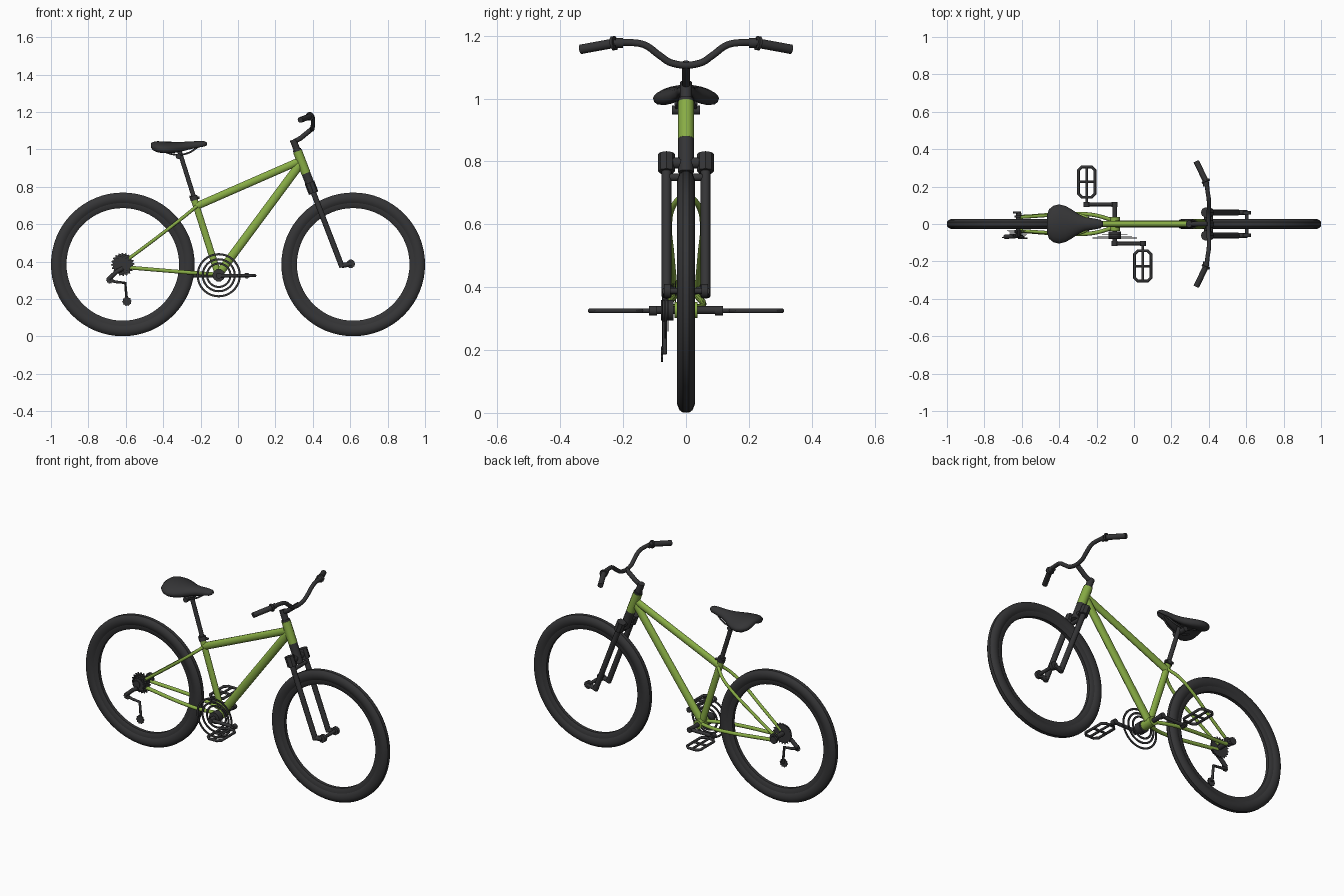
import bpy, bmesh, math
from mathutils import Vector

if "Cube" in bpy.data.objects:
    bpy.data.objects.remove(bpy.data.objects["Cube"])


def material(name, rgb):
    m = bpy.data.materials.new(name)
    m.diffuse_color = (*rgb, 1)
    m.use_nodes = True
    m.node_tree.nodes["Principled BSDF"].inputs["Base Color"].default_value = m.diffuse_color
    return m


BLACK = material("black", (0.035, 0.035, 0.037))
GREEN = material("green", (0.25, 0.42, 0.06))


def finish(ob, mat, angle=35):
    ob.data.materials.clear()
    ob.data.materials.append(mat)
    bpy.ops.object.select_all(action='DESELECT')
    ob.select_set(True)
    bpy.context.view_layer.objects.active = ob
    bpy.ops.object.shade_smooth_by_angle(angle=math.radians(angle))
    return ob


def from_rings(name, rings, mat, loop=False, angle=35):
    """Skin equal-length rings of points; loop joins the last ring to the first."""
    bm = bmesh.new()
    vs = [[bm.verts.new(p) for p in ring] for ring in rings]
    n, k = len(vs), len(vs[0])
    for i in range(n if loop else n - 1):
        a, b = vs[i], vs[(i + 1) % n]
        for j in range(k):
            bm.faces.new((a[j], a[(j + 1) % k], b[(j + 1) % k], b[j]))
    if not loop:
        bm.faces.new(vs[0])
        bm.faces.new(vs[-1])
    bmesh.ops.recalc_face_normals(bm, faces=bm.faces)
    me = bpy.data.meshes.new(name)
    bm.to_mesh(me)
    bm.free()
    ob = bpy.data.objects.new(name, me)
    bpy.context.collection.objects.link(ob)
    return finish(ob, mat, angle)


def lathe(name, center, profile, mat=BLACK, seg=64):
    """Revolve a closed (radius, y) profile around the y direction."""
    cx, cy, cz = center
    rings = []
    for i in range(seg):
        a = math.tau * i / seg
        rings.append([(cx + r * math.cos(a), cy + h, cz + r * math.sin(a)) for r, h in profile])
    return from_rings(name, rings, mat, True)


def gear(name, center, r, teeth, thick):
    cx, cy, cz = center
    rings = []
    for y in (-thick / 2, thick / 2):
        ring = []
        for i in range(teeth * 4):
            rr = r if i % 4 < 2 else r * 0.87
            a = math.tau * i / (teeth * 4)
            ring.append((cx + rr * math.cos(a), cy + y, cz + rr * math.sin(a)))
        rings.append(ring)
    return from_rings(name, rings, BLACK, angle=20)


def tube(name, pts, r, mat=BLACK, smooth=False, closed=False, res=3):
    cu = bpy.data.curves.new(name, 'CURVE')
    cu.dimensions = '3D'
    cu.bevel_depth, cu.bevel_resolution = r, res
    cu.use_fill_caps = True
    cu.resolution_u = 6
    sp = cu.splines.new('BEZIER' if smooth else 'POLY')
    if smooth:
        sp.bezier_points.add(len(pts) - 1)
        for bp, p in zip(sp.bezier_points, pts):
            bp.co = p
            bp.handle_left_type = bp.handle_right_type = 'AUTO'
    else:
        sp.points.add(len(pts) - 1)
        for sp_p, p in zip(sp.points, pts):
            sp_p.co = (*p, 1)
    sp.use_cyclic_u = closed
    ob = bpy.data.objects.new(name, cu)
    bpy.context.collection.objects.link(ob)
    bpy.ops.object.select_all(action='DESELECT')
    ob.select_set(True)
    bpy.context.view_layer.objects.active = ob
    bpy.ops.object.convert(target='MESH')
    return finish(bpy.context.view_layer.objects.active, mat, 40)


def steer(z, y=0):
    """Point on the sloping steering axis at height z."""
    return (0.32 + (0.985 - z) * 0.385, y, z)


WZ = 0.385
BB = (-0.103, 0, 0.327)

# Wheels: tyre and rim
tyre = [(0.384, -0.010), (0.384, 0.010), (0.376, 0.021), (0.358, 0.028), (0.338, 0.024),
        (0.326, 0.016), (0.326, -0.016), (0.338, -0.024), (0.358, -0.028), (0.376, -0.021)]
rim = [(0.331, -0.018), (0.331, 0.018), (0.312, 0.017), (0.301, 0.010), (0.301, -0.010), (0.312, -0.017)]
for label, x in (("rear", -0.616), ("front", 0.616)):
    lathe(label + "_tyre", (x, 0, WZ), tyre)
    lathe(label + "_rim", (x, 0, WZ), rim)

# Frame main tubes, slightly narrow from side to side
for name, a, b, r in (("top_tube", (-0.225, 0, 0.695), (0.33, 0, 0.938), 0.021),
                      ("down_tube", (-0.095, 0, 0.345), (0.335, 0, 0.925), 0.024),
                      ("seat_tube", (-0.107, 0, 0.335), (-0.235, 0, 0.735), 0.019)):
    tube(name, [a, b], r, GREEN).scale.y = 0.8
tube("head_tube", [steer(0.99), steer(0.872)], 0.026, GREEN)
tube("bottom_bracket", [(BB[0], -0.037, BB[2]), (BB[0], 0.037, BB[2])], 0.027, GREEN)

# Rear stays, dropouts
for s, side in ((-1, "right"), (1, "left")):
    tube("seat_stay_" + side, [(-0.222, s * 0.012, 0.695), (-0.27, s * 0.042, 0.655), (-0.34, s * 0.053, 0.60),
                               (-0.46, s * 0.046, 0.508), (-0.605, s * 0.036, 0.40)], 0.009, GREEN, True)
    tube("chain_stay_" + side, [(-0.12, s * 0.022, 0.332), (-0.2, s * 0.045, 0.337), (-0.28, s * 0.054, 0.343),
                                (-0.605, s * 0.038, 0.37)], 0.0105, GREEN, True)
    tube("rear_dropout_" + side, [(-0.612, s * 0.034, WZ), (-0.612, s * 0.046, WZ)], 0.027)
    tube("rear_axle_nut_" + side, [(-0.625, s * 0.055, WZ), (-0.625, s * 0.068, WZ)], 0.022)
tube("rear_hub", [(-0.616, -0.06, WZ), (-0.616, 0.06, WZ)], 0.014)

# Seat post, collar, clamp, rails
tube("seat_post", [(-0.225, 0, 0.71), (-0.313, 0, 0.99)], 0.0125)
tube("seat_collar", [(-0.232, 0, 0.728), (-0.239, 0, 0.752)], 0.022)
tube("collar_lever", [(-0.26, 0.01, 0.746), (-0.205, 0.01, 0.74)], 0.007)
tube("seat_clamp", [(-0.318, -0.045, 0.963), (-0.318, 0.045, 0.963)], 0.015)
for s in (-1, 1):
    tube("seat_rail", [(-0.42, s * 0.035, 1.005), (-0.36, s * 0.03, 0.976), (-0.28, s * 0.028, 0.976),
                       (-0.2, s * 0.01, 1.022)], 0.005, smooth=True)

# Saddle: rounded sections (x, half width, centre z, half height)
sections = [(-0.466, 0.045, 1.022, 0.010), (-0.455, 0.078, 1.018, 0.022), (-0.43, 0.098, 1.014, 0.030),
            (-0.40, 0.105, 1.011, 0.031), (-0.365, 0.096, 1.010, 0.031), (-0.33, 0.076, 1.011, 0.029),
            (-0.30, 0.055, 1.014, 0.026), (-0.26, 0.036, 1.020, 0.022), (-0.21, 0.029, 1.027, 0.018),
            (-0.18, 0.023, 1.029, 0.015), (-0.167, 0.012, 1.029, 0.008)]
rings = []
for x, w, zc, h in sections:
    ring = []
    for i in range(24):
        c, sn = math.cos(math.tau * i / 24), math.sin(math.tau * i / 24)
        k = 1 if sn > 0 else 0.15 + 1.5 * abs(c)
        ring.append((x, w * c, zc + h * sn * k - 0.09 * w * c * c))
    rings.append(ring)
from_rings("seat", rings, BLACK, angle=60)

# Fork
tube("headset_top", [steer(1.0), steer(0.985)], 0.024)
tube("steerer_clamp", [steer(1.052), steer(0.99)], 0.019)
tube("fork_steerer", [steer(0.882), steer(0.765)], 0.025)
tube("fork_crown", [steer(0.795, -0.07), steer(0.795, 0.07)], 0.018)
tube("fork_arch", [steer(0.75, -0.06), steer(0.75, 0.06)], 0.012)
for s, side in ((-1, "right"), (1, "left")):
    y = s * 0.062
    tube("fork_shoulder_" + side, [steer(0.823, y), steer(0.768, y)], 0.027, res=2)
    tube("fork_leg_" + side, [steer(0.80, y), steer(0.37, y)], 0.0155)
    tube("fork_dropout_" + side, [steer(0.378, y), (0.605, y, 0.388)], 0.014)
    tube("front_axle_nut_" + side, [(0.603, s * 0.05, 0.388), (0.603, s * 0.07, 0.388)], 0.023)
tube("front_axle", [(0.603, -0.06, 0.388), (0.603, 0.06, 0.388)], 0.01)

# Stem and handlebar
tube("stem", [steer(1.04), (0.335, 0, 1.06), (0.398, 0, 1.112)], 0.0135)
half = [(0.398, 0.045, 1.113), (0.401, 0.085, 1.138), (0.400, 0.13, 1.170), (0.394, 0.17, 1.178),
        (0.386, 0.225, 1.177), (0.335, 0.33, 1.158)]
tube("handlebar", [(x, -y, z) for x, y, z in reversed(half)] + half, 0.0115, smooth=True)
for s, side in ((-1, "right"), (1, "left")):
    a, b = Vector((0.386, s * 0.225, 1.177)), Vector((0.333, s * 0.334, 1.157))
    tube("grip_" + side, [a, b], 0.0155)
    tube("grip_flange_" + side, [a, a.lerp(b, 0.08)], 0.023)
    tube("shifter_" + side, [a + Vector((0, -s * 0.025, 0)), a], 0.016)

# Chainrings, axle, cranks and pedals
for i, (r, y) in enumerate(((0.118, -0.075), (0.091, -0.066), (0.068, -0.057))):
    lathe("chainring_%d" % (i + 1), (BB[0], y, BB[2]),
          [(r, -0.002), (r, 0.002), (r - 0.011, 0.002), (r - 0.011, -0.002)])
tube("crank_axle", [(BB[0], -0.112, BB[2]), (BB[0], 0.112, BB[2])], 0.013)
tube("chainring_hub", [(BB[0], -0.08, BB[2]), (BB[0], -0.04, BB[2])], 0.034)
for s, side in ((-1, "right"), (1, "left")):
    y, px, z = s * 0.105, BB[0] - s * 0.15, BB[2] - 0.002
    tube("crank_arm_" + side, [(BB[0], y, z), (px, y, z)], 0.0105)
    for x in (BB[0], px):
        tube("crank_boss_" + side, [(x, s * 0.092, z), (x, s * 0.118, z)], 0.016)
    tube("pedal_axle_" + side, [(px, y, z), (px, s * 0.305, z)], 0.007)
    x0, x1, y0, y1, c = px - 0.044, px + 0.044, s * 0.143, s * 0.305, 0.018
    tube("pedal_frame_" + side, [(x0 + c, y0, z), (x1 - c, y0, z), (x1, y0 + s * c, z), (x1, y1 - s * c, z),
                                 (x1 - c, y1, z), (x0 + c, y1, z), (x0, y1 - s * c, z), (x0, y0 + s * c, z)],
         0.008, closed=True)
    tube("pedal_bar_" + side, [(x0, s * 0.225, z), (x1, s * 0.225, z)], 0.007)

# Rear sprockets and gear changer
for i in range(5):
    gear("sprocket_%d" % (i + 1), (-0.616, -0.034 - i * 0.007, WZ), 0.062 - i * 0.006, 20 - i * 2, 0.003)
tube("changer_arm", [(-0.616, -0.062, 0.365), (-0.65, -0.066, 0.345), (-0.69, -0.068, 0.308)], 0.012)
tube("changer_cage", [(-0.692, -0.068, 0.302), (-0.655, -0.068, 0.292), (-0.603, -0.068, 0.286),
                      (-0.594, -0.068, 0.187)], 0.008)
gear("changer_wheel_upper", (-0.685, -0.072, 0.302), 0.02, 10, 0.006)
gear("changer_wheel_lower", (-0.594, -0.076, 0.187), 0.025, 10, 0.006)
